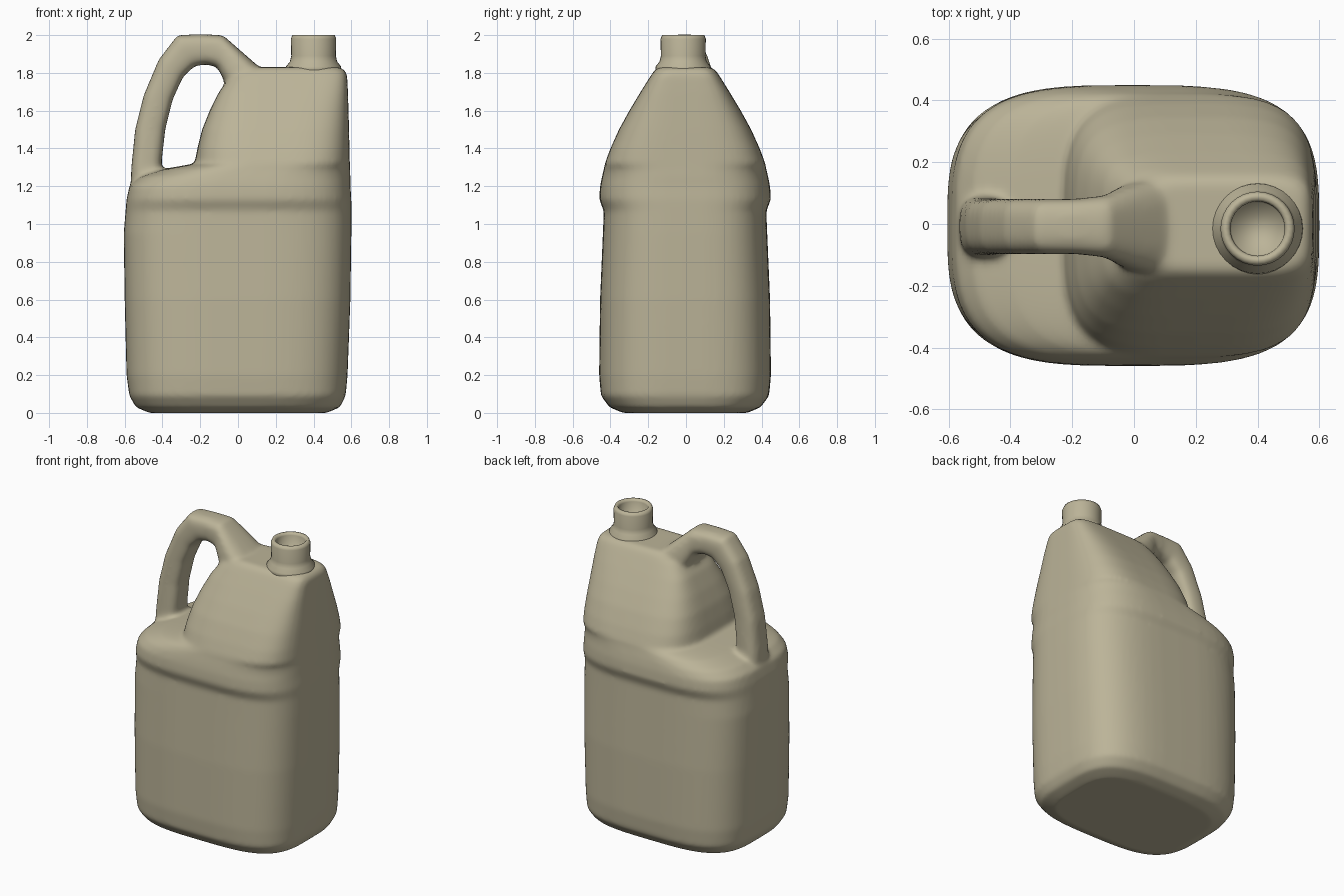
import bpy, bmesh, math
from mathutils import Vector

cube = bpy.data.objects.get("Cube")
if cube:
    bpy.data.objects.remove(cube, do_unlink=True)

plastic = bpy.data.materials.new("beige_plastic")
plastic.use_nodes = True
color = (0.50, 0.455, 0.315, 1)
plastic.diffuse_color = color
plastic.node_tree.nodes["Principled BSDF"].inputs["Base Color"].default_value = color


def superellipse(count, power):
    for i in range(count):
        t = 2 * math.pi * i / count
        c, s = math.cos(t), math.sin(t)
        yield (math.copysign(abs(c) ** (2 / power), c),
               math.copysign(abs(s) ** (2 / power), s))


def loft(bm, rings, caps=True):
    loops = [[bm.verts.new(p) for p in ring] for ring in rings]
    for a, b in zip(loops, loops[1:]):
        for i in range(len(a)):
            j = (i + 1) % len(a)
            bm.faces.new((a[i], a[j], b[j], b[i]))
    if caps:
        bm.faces.new(loops[0][::-1])
        bm.faces.new(loops[-1])


def finish(bm, name):
    bmesh.ops.recalc_face_normals(bm, faces=bm.faces)
    mesh = bpy.data.meshes.new(name)
    bm.to_mesh(mesh)
    bm.free()
    mesh.materials.append(plastic)
    mesh.shade_smooth()
    obj = bpy.data.objects.new(name, mesh)
    bpy.context.collection.objects.link(obj)
    return obj


# Container: height, left edge, right edge, half depth, corner squareness
levels = [
    (0.0, -0.47, 0.47, 0.33, 3.5), (0.03, -0.54, 0.54, 0.40, 3.5),
    (0.09, -0.575, 0.57, 0.445, 3.5), (0.2, -0.59, 0.58, 0.455, 3.4),
    (0.6, -0.60, 0.595, 0.45, 3.4), (0.95, -0.605, 0.60, 0.435, 3.4),
    (1.07, -0.595, 0.60, 0.43, 3.4), (1.13, -0.59, 0.60, 0.455, 3.4),
    (1.2, -0.575, 0.595, 0.45, 3.4), (1.25, -0.52, 0.595, 0.44, 3.3),
    (1.29, -0.40, 0.593, 0.43, 3.3), (1.32, -0.23, 0.592, 0.425, 3.5),
    (1.4, -0.215, 0.59, 0.395, 3.7), (1.5, -0.19, 0.588, 0.35, 3.8),
    (1.6, -0.15, 0.585, 0.295, 4), (1.7, -0.10, 0.582, 0.235, 4.5),
    (1.78, -0.04, 0.578, 0.185, 5), (1.81, 0.0, 0.57, 0.165, 5),
    (1.83, 0.04, 0.54, 0.14, 5),
]
bm = bmesh.new()
loft(bm, [[((l + r) / 2 + u * (r - l) / 2, v * d - 0.005, z)
           for u, v in superellipse(64, n)] for z, l, r, d, n in levels])

# Handle: outer x, z, inner x, z, half width
stations = [
    (-0.57, 1.15, -0.37, 1.15, 0.11), (-0.565, 1.3, -0.405, 1.32, 0.095),
    (-0.545, 1.5, -0.385, 1.5, 0.09), (-0.50, 1.68, -0.345, 1.66, 0.09),
    (-0.42, 1.87, -0.29, 1.78, 0.09), (-0.32, 2.0, -0.23, 1.835, 0.09),
    (-0.2, 2.005, -0.17, 1.845, 0.09), (-0.08, 2.0, -0.11, 1.83, 0.10),
    (0.0, 1.93, -0.07, 1.75, 0.13), (0.12, 1.825, 0.0, 1.65, 0.165),
]
rings = []
for ox, oz, ix, iz, w in stations:
    outer, inner = Vector((ox, 0, oz)), Vector((ix, 0, iz))
    middle, half = (outer + inner) / 2, (outer - inner) / 2
    rings.append([middle + half * u + Vector((0, w * v - 0.008, 0))
                  for u, v in superellipse(24, 3)])
loft(bm, rings)
body = finish(bm, "jug_body_with_handle")

# Blend handle and container into one moulded skin
remesh = body.modifiers.new("moulded_skin", "REMESH")
remesh.mode = "VOXEL"
remesh.voxel_size = 0.014
remesh.use_smooth_shade = True
smooth = body.modifiers.new("soft_edges", "SMOOTH")
smooth.factor = 0.5
smooth.iterations = 8

# Hollow spout: radius and height, from the flare up and down inside
profile = [(0.15, 1.80), (0.145, 1.835), (0.125, 1.86), (0.118, 1.89),
           (0.12, 1.98), (0.112, 2.0), (0.095, 2.0), (0.088, 1.985),
           (0.085, 1.85)]
bm = bmesh.new()
loft(bm, [[(0.40 + r * u, -0.015 + r * v, z) for u, v in superellipse(32, 2)]
          for r, z in profile])
finish(bm, "spout")
